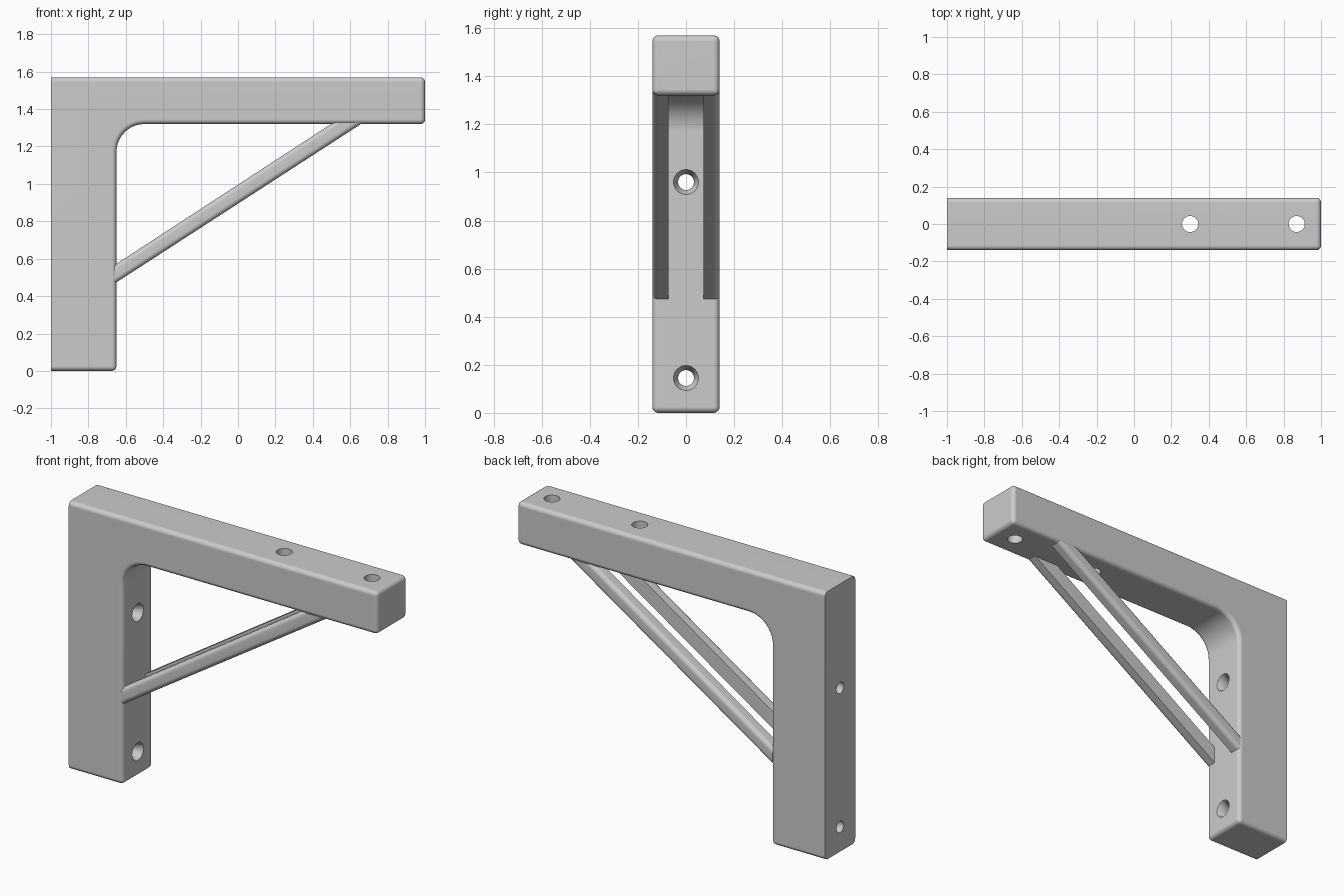
import bpy, bmesh, math
from mathutils import Matrix, Vector

if "Cube" in bpy.data.objects:
    bpy.data.objects.remove(bpy.data.objects["Cube"])

ROUND = 0.025


def finish(name, bm):
    bmesh.ops.recalc_face_normals(bm, faces=bm.faces)
    mesh = bpy.data.meshes.new(name)
    bm.to_mesh(mesh)
    bm.free()
    ob = bpy.data.objects.new(name, mesh)
    bpy.context.collection.objects.link(ob)
    return ob


def extrude_profile(points, y0, y1):
    """Prism from an x-z outline, running from y0 to y1."""
    bm = bmesh.new()
    face = bm.faces.new([bm.verts.new((x, y0, z)) for x, z in points])
    res = bmesh.ops.extrude_face_region(bm, geom=[face])
    bmesh.ops.translate(bm, vec=(0, y1 - y0, 0),
                        verts=[v for v in res["geom"] if isinstance(v, bmesh.types.BMVert)])
    bmesh.ops.recalc_face_normals(bm, faces=bm.faces)
    return bm


def round_edges(bm, test):
    edges = [e for e in bm.edges if test(e)]
    bmesh.ops.bevel(bm, geom=edges, offset=ROUND, offset_type='OFFSET',
                    segments=4, profile=0.5, affect='EDGES')


def smooth(ob):
    bpy.ops.object.select_all(action='DESELECT')
    ob.select_set(True)
    bpy.context.view_layer.objects.active = ob
    bpy.ops.object.shade_smooth_by_angle(angle=math.radians(30))
    mod = ob.modifiers.new("flat_faces", 'WEIGHTED_NORMAL')
    mod.keep_sharp = True


def cut(ob, r1, r2, start, end):
    """Subtract a cone/cylinder running from start to end."""
    a, b = Vector(start), Vector(end)
    turn = (b - a).to_track_quat('Z', 'Y').to_matrix().to_4x4()
    bm = bmesh.new()
    bmesh.ops.create_cone(bm, cap_ends=True, segments=32, radius1=r1, radius2=r2,
                          depth=(b - a).length,
                          matrix=Matrix.Translation((a + b) / 2) @ turn)
    cutter = finish("hole_cutter", bm)
    cutter.hide_render = True
    mod = ob.modifiers.new("hole", 'BOOLEAN')
    mod.operation, mod.solver, mod.object = 'DIFFERENCE', 'EXACT', cutter
    bpy.context.view_layer.objects.active = ob
    bpy.ops.object.modifier_apply(modifier=mod.name)
    bpy.data.objects.remove(cutter)


# L-shaped bracket with a filleted inner corner
arc = [(-0.5 - 0.15 * math.cos(t), 1.17 + 0.15 * math.sin(t))
       for t in (math.pi / 2 * i / 10 for i in range(11))]
outline = [(-1, 0), (-0.65, 0)] + arc + [(1, 1.32), (1, 1.57), (-1, 1.57)]
bm = extrude_profile(outline, -0.14, 0.14)


def bracket_edge(e):
    a, b = (v.co for v in e.verts)
    if a.x < -0.99 and b.x < -0.99:      # wall face stays sharp
        return False
    across = abs(a.y - b.y) > 0.1
    return not across or a.x > 0.99 or a.z < 0.01


round_edges(bm, bracket_edge)
bracket = finish("bracket", bm)

# Countersunk wall holes, plain shelf holes
for z in (0.145, 0.96):
    cut(bracket, 0.033, 0.033, (-1.1, 0, z), (-0.5, 0, z))
    cut(bracket, 0.033, 0.0615, (-0.69, 0, z), (-0.63, 0, z))
for x in (0.30, 0.87):
    cut(bracket, 0.043, 0.043, (x, 0, 1.2), (x, 0, 1.7))
smooth(bracket)

# Pair of diagonal struts, rounded on their outer long edges
strut_outline = [(-0.66, 0.467), (0.67, 1.328), (0.51, 1.328), (-0.66, 0.566)]
for side, name in ((-1, "front_strut"), (1, "back_strut")):
    bm = extrude_profile(strut_outline, side * 0.073, side * 0.14)
    round_edges(bm, lambda e: e.calc_length() > 0.5
                and all(abs(v.co.y) > 0.13 for v in e.verts))
    smooth(finish(name, bm))
